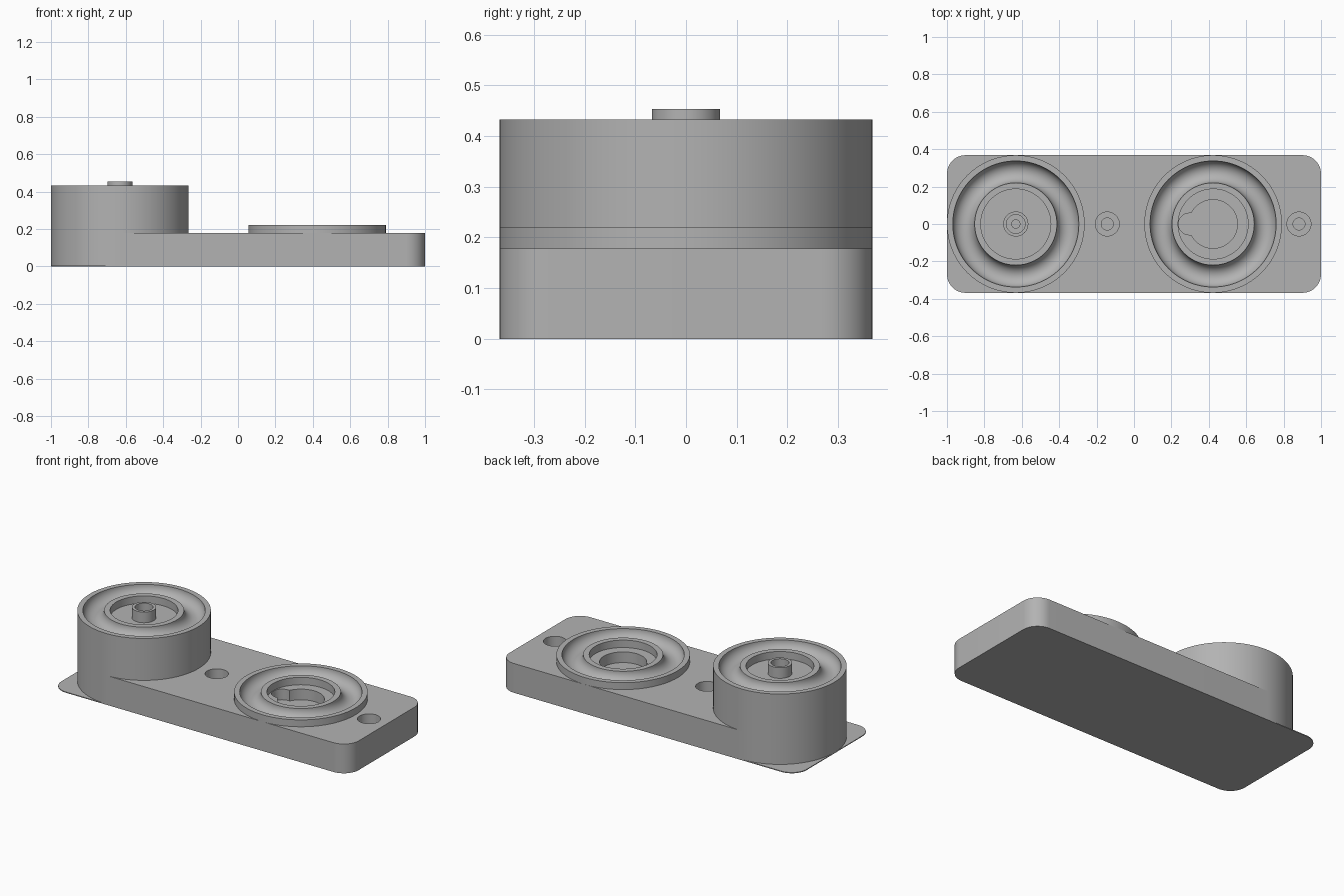
import bpy
import bmesh
from math import pi, cos, sin, asin, radians

if "Cube" in bpy.data.objects:
    bpy.data.objects.remove(bpy.data.objects["Cube"], do_unlink=True)

grey = bpy.data.materials.new("plain_grey")
grey.use_nodes = True
grey.diffuse_color = (0.45, 0.45, 0.45, 1)
grey.node_tree.nodes["Principled BSDF"].inputs["Base Color"].default_value = (0.45, 0.45, 0.45, 1)

HALF = 0.368            # half width of the base and radius of the discs
PLATE_TOP = 0.005
DECK = 0.178            # top of the block
TOWER_X, DISC_X = -0.632, 0.423
TOWER_TOP, DISC_TOP = 0.433, 0.22
RECESS = 0.045          # depth of the round recesses


def finish(bm, name):
    bmesh.ops.remove_doubles(bm, verts=bm.verts, dist=1e-5)
    bmesh.ops.recalc_face_normals(bm, faces=bm.faces)
    mesh = bpy.data.meshes.new(name)
    bm.to_mesh(mesh)
    bm.free()
    mesh.materials.append(grey)
    obj = bpy.data.objects.new(name, mesh)
    bpy.context.collection.objects.link(obj)
    return obj


def lathe(name, profile, x, steps=96):
    """Spin an (r, z) profile about the vertical axis at x."""
    bm = bmesh.new()
    verts = [bm.verts.new((r, 0, z)) for r, z in profile]
    edges = [bm.edges.new(pair) for pair in zip(verts, verts[1:])]
    bmesh.ops.spin(bm, geom=verts + edges, cent=(0, 0, 0), axis=(0, 0, 1),
                   angle=2 * pi, steps=steps)
    obj = finish(bm, name)
    obj.location.x = x
    return obj


def prism(name, outline, z0, z1, x=0):
    """Extrude an (x, y) outline from z0 up to z1."""
    bm = bmesh.new()
    face = bm.faces.new([bm.verts.new((px, py, z0)) for px, py in outline])
    new = bmesh.ops.extrude_face_region(bm, geom=[face])["geom"]
    top = [v for v in new if isinstance(v, bmesh.types.BMVert)]
    bmesh.ops.translate(bm, verts=top, vec=(0, 0, z1 - z0))
    obj = finish(bm, name)
    obj.location.x = x
    return obj


def arc(cx, cy, r, a0, a1, n=12):
    return [(cx + r * cos(a0 + (a1 - a0) * i / n),
             cy + r * sin(a0 + (a1 - a0) * i / n)) for i in range(n + 1)]


def cut(obj, cutters):
    bpy.context.view_layer.update()
    bpy.context.view_layer.objects.active = obj
    for c in cutters:
        mod = obj.modifiers.new("cut", "BOOLEAN")
        mod.operation, mod.solver, mod.object = "DIFFERENCE", "EXACT", c
        bpy.ops.object.modifier_apply(modifier=mod.name)
    for c in cutters:
        bpy.data.objects.remove(c, do_unlink=True)


def grooved_top(z):
    """Profile of a disc top: rim, half-round groove, inner rim, recess."""
    groove = arc(0.2785, z, 0.0585, 0, -pi, 20)
    return [(HALF, z)] + groove + [(0.187, z), (0.187, z - RECESS), (0, z - RECESS)]


# Thin base plate with rounded corners
c = 0.1
right_corners = (arc(1 - c, -HALF + c, c, -pi / 2, 0)
                 + arc(1 - c, HALF - c, c, 0, pi / 2))
left_corners = [(-x, -y) for x, y in right_corners]
base_plate = prism("base_plate", right_corners + left_corners, 0, PLATE_TOP)

# Long block, running into the tower, with pocket and stepped screw holes
block = prism("block", right_corners + [(TOWER_X, HALF), (TOWER_X, -HALF)],
              PLATE_TOP, DECK)
hole = [(0, 0.03), (0.032, 0.03), (0.032, 0.1), (0.064, 0.1), (0.064, 0.25), (0, 0.25)]
pocket = [(0, 0.06), (0.355, 0.06), (0.355, 0.25), (0, 0.25)]
cut(block, [lathe("hole_cutter", hole, x, 48) for x in (-0.143, 0.882)]
    + [lathe("pocket_cutter", pocket, DISC_X)])

# Tall round tower
tower = lathe("tower", [(0, PLATE_TOP), (HALF, PLATE_TOP)] + grooved_top(TOWER_TOP), TOWER_X)

# Hollow post in the tower recess
floor = TOWER_TOP - RECESS
post = lathe("center_post", [(0, floor - 0.03), (0.067, floor - 0.03), (0.067, 0.453),
                             (0.05, 0.453), (0.05, 0.4), (0.022, 0.4),
                             (0.022, 0.375), (0, 0.375)], TOWER_X, 48)

# Low disc set into the block, with a keyhole cut in its recess
disc = lathe("low_disc", [(0, 0.06), (0.355, 0.06), (0.355, DECK), (HALF, DECK)]
             + grooved_top(DISC_TOP), DISC_X)
notch = asin(0.058 / 0.13)
keyhole = (arc(0, 0, 0.13, -pi + notch, pi - notch, 48)
           + arc(-0.127, 0, 0.058, pi / 2, 3 * pi / 2, 16))
cut(disc, [prism("keyhole_cutter", keyhole, 0.11, 0.3, DISC_X)])

# Smooth curved walls, keep crisp edges
bpy.ops.object.select_all(action="DESELECT")
for obj in (base_plate, block, tower, post, disc):
    obj.select_set(True)
bpy.context.view_layer.objects.active = block
bpy.ops.object.shade_smooth_by_angle(angle=radians(30))
